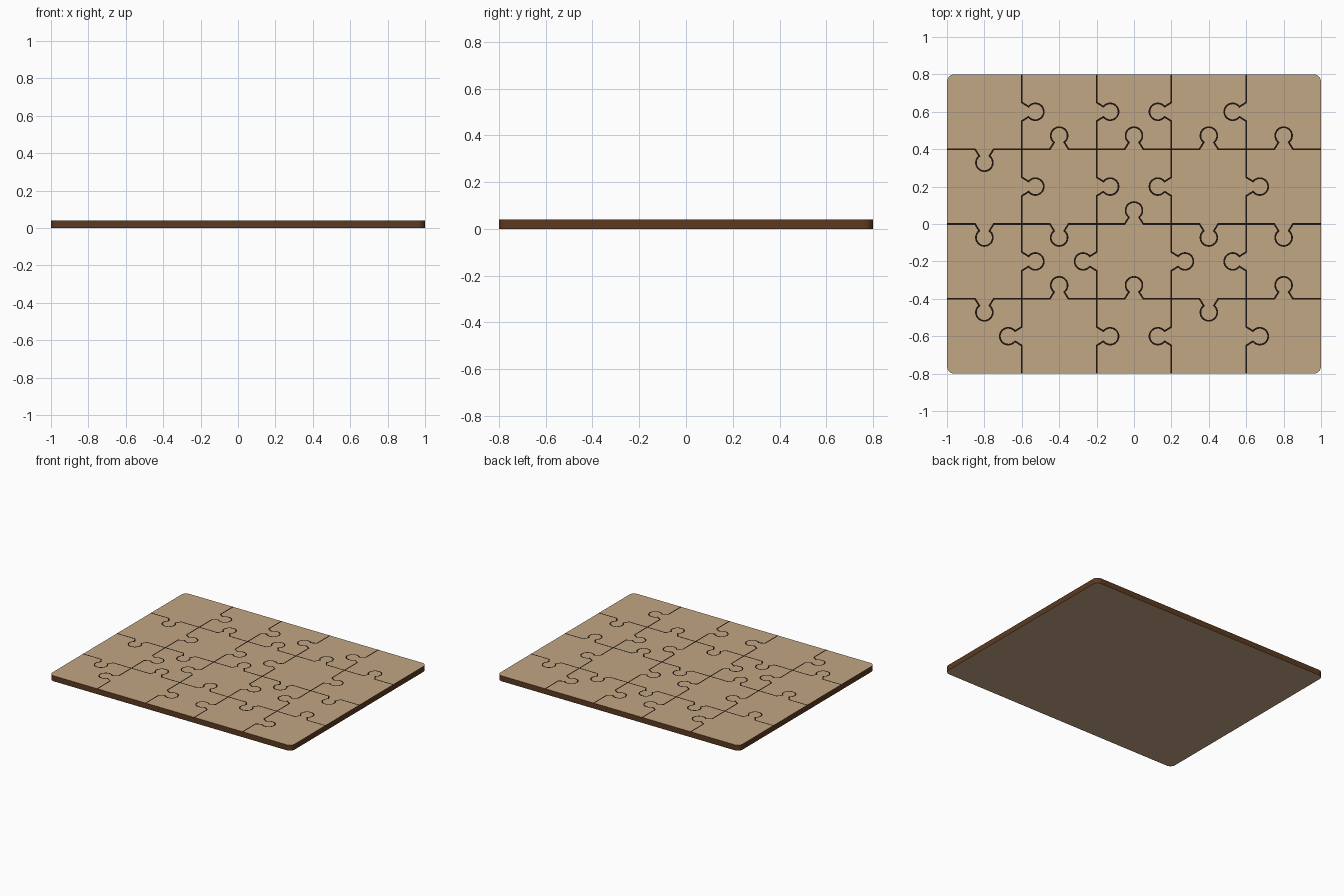
import bpy, bmesh, math
from mathutils import Vector

if "Cube" in bpy.data.objects:
    bpy.data.objects.remove(bpy.data.objects["Cube"])

W, D, H = 2.0, 1.6, 0.041      # board size
CELL = 0.4                     # piece size
LINE, LIFT = 0.009, 0.0008     # cut line width, height above the board


def material(name, color):
    m = bpy.data.materials.new(name)
    m.diffuse_color = (*color, 1)
    m.use_nodes = True
    m.node_tree.nodes["Principled BSDF"].inputs["Base Color"].default_value = m.diffuse_color
    return m


tan = material("tan wood face", (0.54, 0.385, 0.23))
brown = material("brown wood edge", (0.107, 0.042, 0.015))
dark = material("dark cut line", (0.012, 0.007, 0.004))


def finish(name, bm, mats):
    me = bpy.data.meshes.new(name)
    bm.to_mesh(me)
    bm.free()
    for m in mats:
        me.materials.append(m)
    ob = bpy.data.objects.new(name, me)
    bpy.context.collection.objects.link(ob)
    return ob


# Board: rounded rectangle, tan faces and brown rim
bm = bmesh.new()
R = 0.04
outline = []
for k, (sx, sy) in enumerate([(1, 1), (-1, 1), (-1, -1), (1, -1)]):
    for i in range(9):
        a = math.pi / 2 * (k + i / 8)
        outline.append(bm.verts.new((sx * (W / 2 - R) + R * math.cos(a),
                                     sy * (D / 2 - R) + R * math.sin(a), 0)))
base = bm.faces.new(outline)
ext = bmesh.ops.extrude_face_region(bm, geom=[base], use_keep_orig=True)
bmesh.ops.translate(bm, vec=(0, 0, H),
                    verts=[v for v in ext["geom"] if isinstance(v, bmesh.types.BMVert)])
bmesh.ops.recalc_face_normals(bm, faces=bm.faces)
for f in bm.faces:
    f.material_index = 0 if abs(f.normal.z) > 0.5 else 1
finish("puzzle_board", bm, [tan, brown])


def cut_path(signs):
    """Straight cut along +u with one round tab per piece; sign gives its side."""
    n = len(signs)
    pts = [Vector((-n * CELL / 2, 0))]
    for i, s in enumerate(signs):
        u = (i - (n - 1) / 2) * CELL
        pts.append(Vector((u - 0.05, 0)))
        for j in range(25):
            a = math.radians(-143 + 286 * j / 24)
            pts.append(Vector((u + 0.045 * math.sin(a),
                               s * (0.0725 + 0.045 * math.cos(a)))))
        pts.append(Vector((u + 0.05, 0)))
    pts.append(Vector((n * CELL / 2, 0)))
    return pts


def cut_line(name, pts, z):
    """Thin flat ribbon following the path, with mitred corners."""
    bm = bmesh.new()
    rows = []
    for i, p in enumerate(pts):
        d1 = (p - pts[max(i - 1, 0)]).normalized()
        d2 = (pts[min(i + 1, len(pts) - 1)] - p).normalized()
        t = (d1 + d2).normalized()
        nrm = Vector((-t.y, t.x))
        d = d2 if d2.length else d1
        w = LINE / 2 / max(0.5, abs(t.dot(d)))
        rows.append([bm.verts.new((*(p + nrm * w * s), z)) for s in (1, -1)])
    for a, b in zip(rows, rows[1:]):
        bm.faces.new((a[0], a[1], b[1], b[0]))
    finish(name, bm, [dark])


# Cuts running left to right, tab side per column
for y, row in ((0.4, "-++++"), (0.0, "--+--"), (-0.4, "-++-+")):
    path = cut_path([1 if c == "+" else -1 for c in row])
    cut_line("cross_cut", [p + Vector((0, y)) for p in path], H + LIFT)

# Cuts running front to back, tab side per row from the front
for x, col in ((-0.6, "-+++"), (-0.2, "+-++"), (0.2, "-+--"), (0.6, "+-+-")):
    path = cut_path([1 if c == "+" else -1 for c in col])
    cut_line("long_cut", [Vector((x - p.y * -1, p.x)) for p in path][::-1], H + LIFT + 0.0002)
